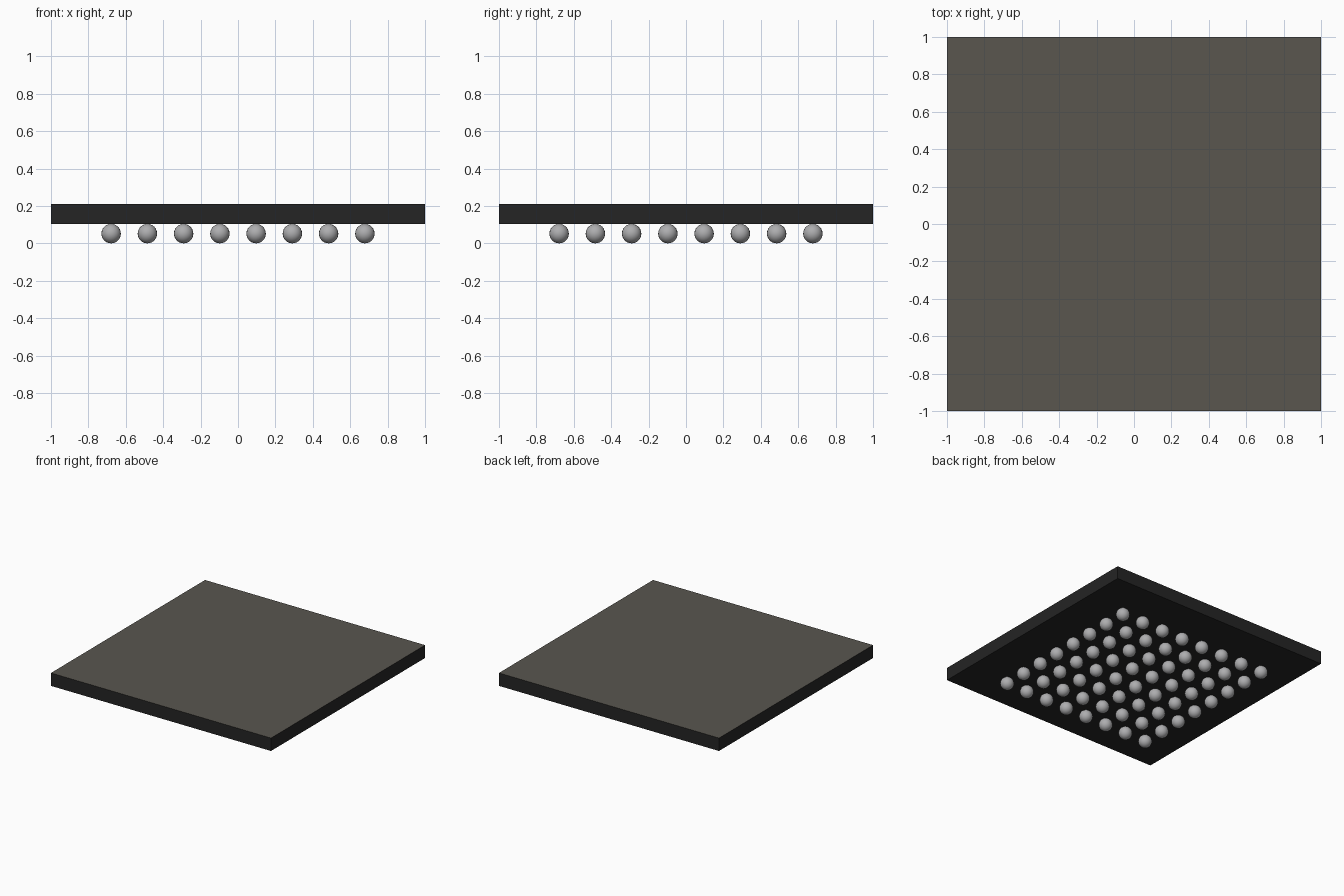
import bpy, bmesh
from mathutils import Matrix

if "Cube" in bpy.data.objects:
    bpy.data.objects.remove(bpy.data.objects["Cube"])

BALL_R = 0.052
PITCH = 0.1938
COUNT = 8
BOTTOM, TOP = 0.104, 0.21


def material(name, rgb):
    m = bpy.data.materials.new(name)
    m.diffuse_color = (*rgb, 1.0)
    m.use_nodes = True
    m.node_tree.nodes["Principled BSDF"].inputs["Base Color"].default_value = m.diffuse_color
    return m


def add_object(name, bm, mats):
    mesh = bpy.data.meshes.new(name)
    bm.to_mesh(mesh)
    bm.free()
    for m in mats:
        mesh.materials.append(m)
    ob = bpy.data.objects.new(name, mesh)
    bpy.context.collection.objects.link(ob)
    return ob


black = material("black_resin", (0.018, 0.018, 0.018))
taupe = material("taupe_top", (0.100, 0.093, 0.078))
solder = material("solder_grey", (0.42, 0.42, 0.43))

# Package body: flat square slab with a taupe top face
bm = bmesh.new()
bmesh.ops.create_cube(bm, size=1, matrix=Matrix.Translation((0, 0, (BOTTOM + TOP) / 2))
                      @ Matrix.Diagonal((2, 2, TOP - BOTTOM, 1)))
bm.normal_update()
for f in bm.faces:
    f.material_index = 1 if f.normal.z > 0.5 else 0
add_object("chip_body", bm, [black, taupe])

# Solder balls: 8 x 8 grid under the body
bm = bmesh.new()
half = (COUNT - 1) / 2
for i in range(COUNT):
    for j in range(COUNT):
        bmesh.ops.create_uvsphere(
            bm, u_segments=20, v_segments=12, radius=BALL_R,
            matrix=Matrix.Translation(((i - half) * PITCH, (j - half) * PITCH, BALL_R)))
for f in bm.faces:
    f.smooth = True
add_object("solder_balls", bm, [solder])
